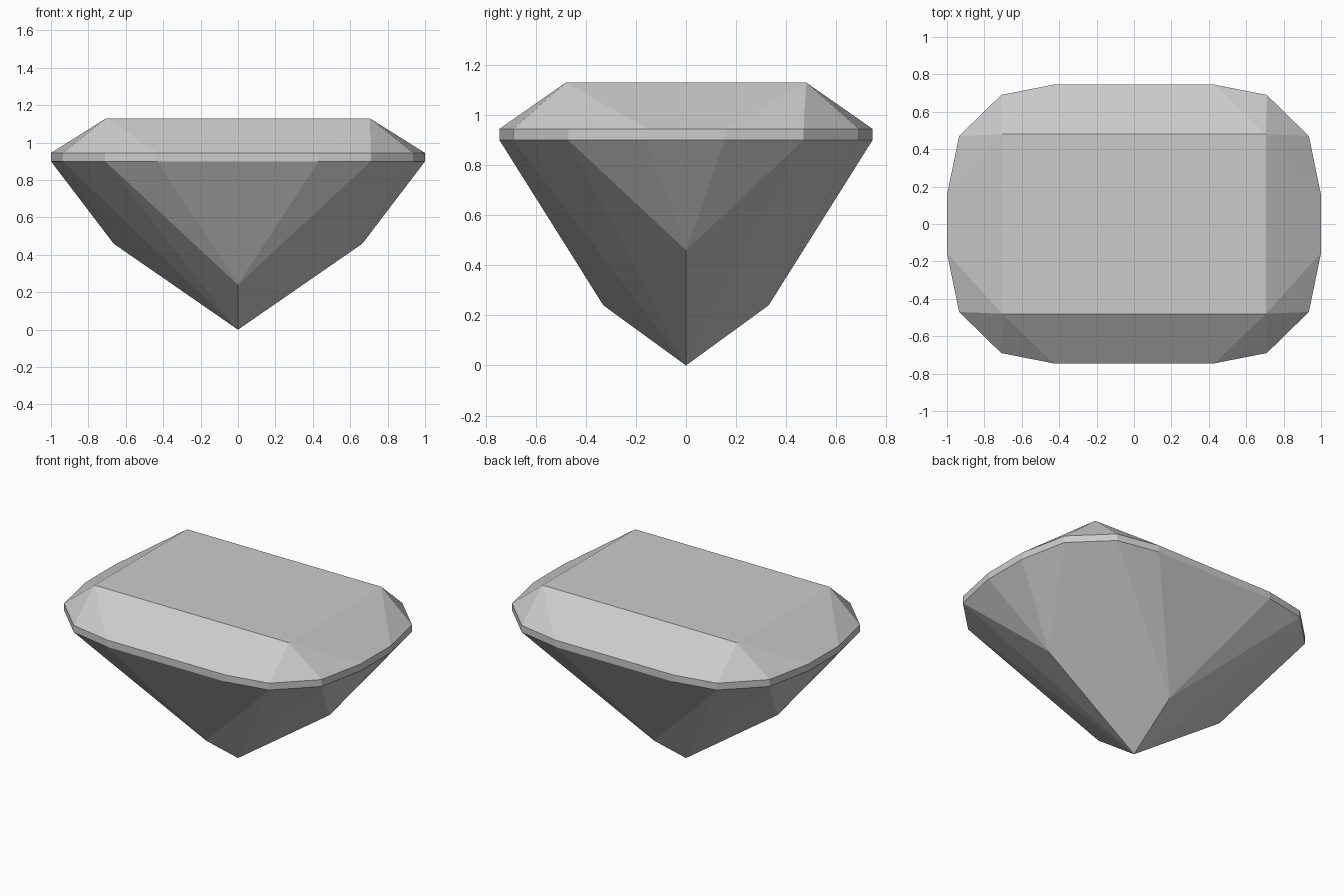
import bpy
import bmesh

# Remove the default cube
cube = bpy.data.objects.get("Cube")
if cube:
    bpy.data.objects.remove(cube, do_unlink=True)

# Stone colour
GREY = (0.6, 0.6, 0.6, 1.0)
stone = bpy.data.materials.new("pale grey stone")
stone.use_nodes = True
stone.diffuse_color = GREY
stone.node_tree.nodes["Principled BSDF"].inputs["Base Color"].default_value = GREY

# Key corners of one quarter of the cut
GIRDLE = [(0.43, 0.745), (0.71, 0.69), (0.935, 0.47), (1.0, 0.155)]
GIRDLE_LOW, GIRDLE_HIGH = 0.9, 0.945
quarter = [(x, y, z) for x, y in GIRDLE for z in (GIRDLE_LOW, GIRDLE_HIGH)]
quarter += [
    (0.705, 0.48, 1.13),  # table corner
    (0, 0.33, 0.24),      # long-side pavilion corner
    (0.665, 0, 0.46),     # short-side pavilion corner
    (0, 0, 0),            # bottom point
]

# Mirror the quarter in x and y, dropping corners shared on the axes
corners = {(sx * x + 0.0, sy * y + 0.0, z)
           for x, y, z in quarter for sx in (-1, 1) for sy in (-1, 1)}

# Wrap the convex facets round the corners and merge coplanar triangles
bm = bmesh.new()
for corner in sorted(corners):
    bm.verts.new(corner)
bmesh.ops.convex_hull(bm, input=bm.verts)
bmesh.ops.dissolve_limit(bm, angle_limit=0.005, verts=bm.verts, edges=bm.edges)
bmesh.ops.recalc_face_normals(bm, faces=bm.faces)

mesh = bpy.data.meshes.new("cut_gem")
bm.to_mesh(mesh)
bm.free()
mesh.materials.append(stone)
gem = bpy.data.objects.new("cut_gem", mesh)
bpy.context.collection.objects.link(gem)
